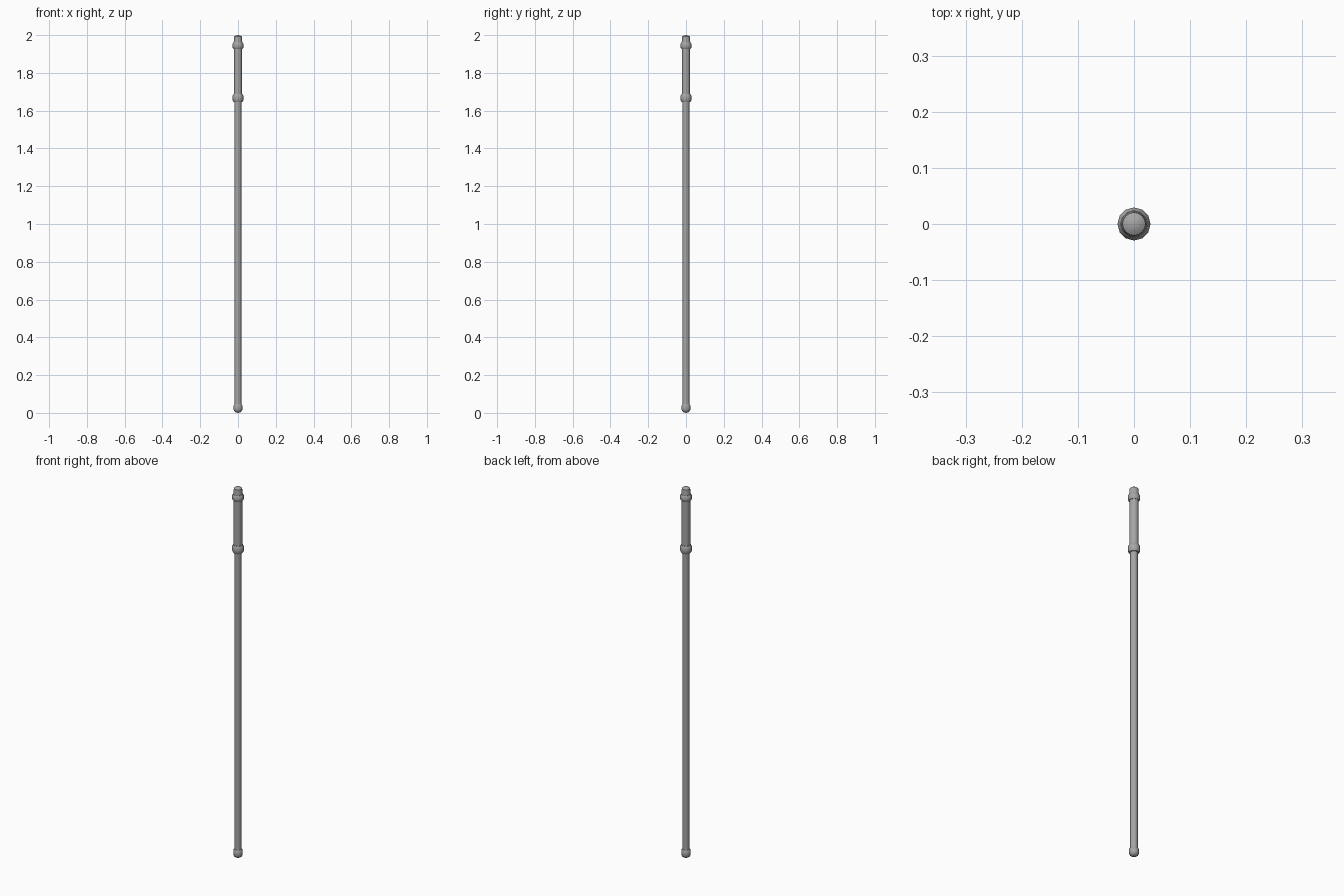
import bpy, bmesh, math

if "Cube" in bpy.data.objects:
    bpy.data.objects.remove(bpy.data.objects["Cube"])

SIDES = 16

# Dark grey metal
metal = bpy.data.materials.new("dark_grey")
metal.diffuse_color = (0.38, 0.38, 0.38, 1)
metal.use_nodes = True
metal.node_tree.nodes["Principled BSDF"].inputs["Base Color"].default_value = metal.diffuse_color

def lathe(name, profile, sides=SIDES, sharp=40):
    """Revolve (radius, height) points around z; zero radius closes to a pole."""
    bm = bmesh.new()
    rings = []
    for r, z in profile:
        if r == 0:
            rings.append([bm.verts.new((0, 0, z))] * sides)
        else:
            rings.append([bm.verts.new((r * math.cos(2 * math.pi * i / sides),
                                        r * math.sin(2 * math.pi * i / sides), z))
                          for i in range(sides)])
    for a, b in zip(rings, rings[1:]):
        for i in range(sides):
            j = (i + 1) % sides
            bm.faces.new(list(dict.fromkeys([a[i], a[j], b[j], b[i]])))
    bmesh.ops.recalc_face_normals(bm, faces=bm.faces)
    mesh = bpy.data.meshes.new(name)
    bm.to_mesh(mesh)
    bm.free()
    mesh.materials.append(metal)
    obj = bpy.data.objects.new(name, mesh)
    bpy.context.collection.objects.link(obj)
    bpy.ops.object.select_all(action='DESELECT')
    obj.select_set(True)
    bpy.context.view_layer.objects.active = obj
    bpy.ops.object.shade_smooth_by_angle(angle=math.radians(sharp))
    return obj

# Long shaft
lathe("shaft", [(0, 0.03), (0.018, 0.03), (0.018, 1.66), (0, 1.66)])

# Rounded foot
lathe("foot_cap", [(0, 0), (0.012, 0.003), (0.02, 0.009), (0.0235, 0.018),
                   (0.0235, 0.038), (0.019, 0.046), (0, 0.046)])

# Thicker grip at the top
lathe("grip", [(0, 1.66), (0.0215, 1.66), (0.0215, 1.95), (0, 1.95)])

# Faceted collars at both ends of the grip
def collar(name, z, h):
    lathe(name, [(0, z - h), (0.024, z - h), (0.0295, z - h * 0.5),
                 (0.0295, z + h * 0.5), (0.024, z + h), (0, z + h)], 12, 35)

collar("lower_collar", 1.667, 0.021)
collar("upper_collar", 1.944, 0.017)

# Tapered tip with a shallow domed end
lathe("tip", [(0, 1.955), (0.0235, 1.955), (0.0205, 1.992), (0.012, 1.998), (0, 2.0)])
